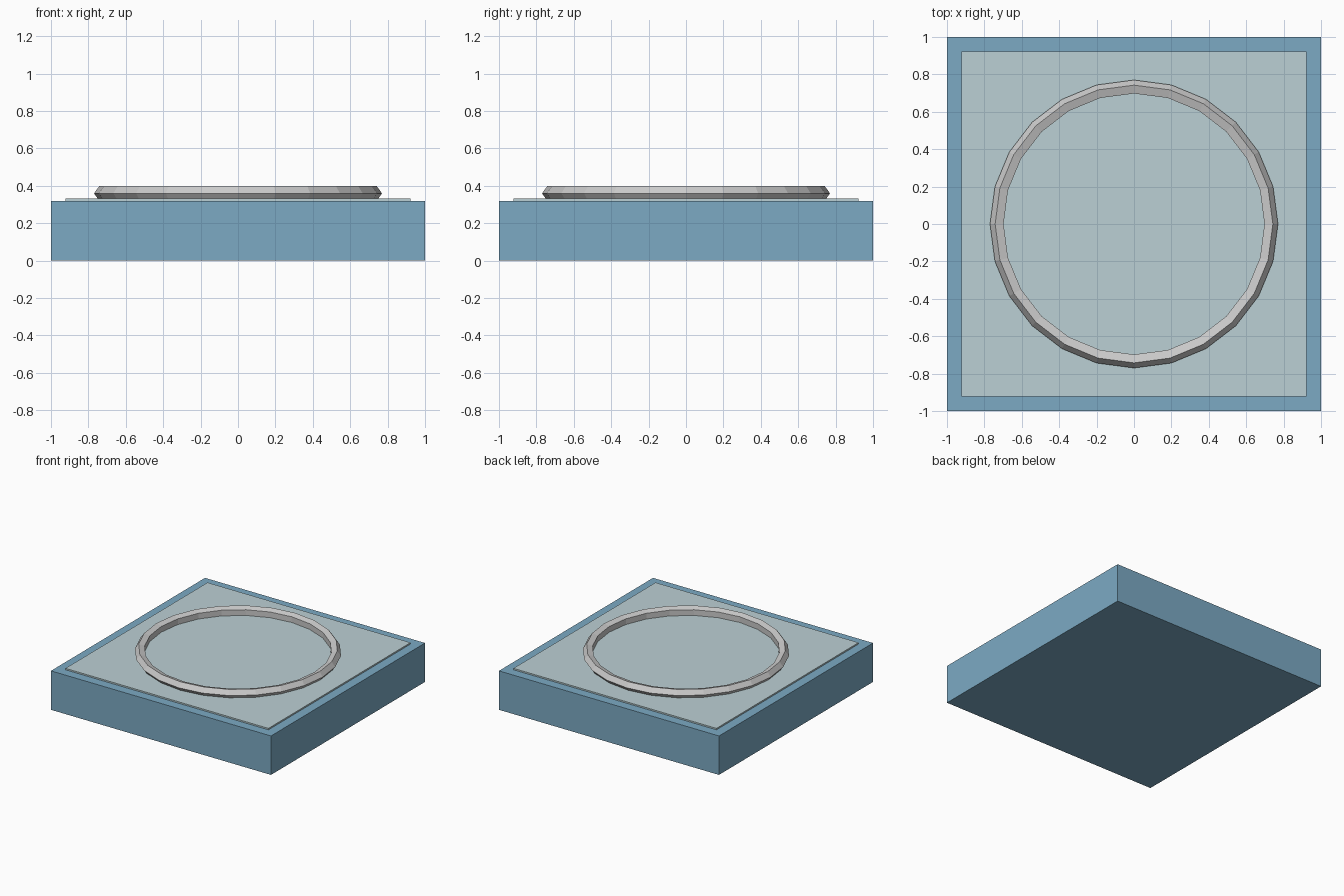
import bpy

if "Cube" in bpy.data.objects:
    bpy.data.objects.remove(bpy.data.objects["Cube"])


def material(name, color):
    mat = bpy.data.materials.new(name)
    mat.diffuse_color = color
    mat.use_nodes = True
    mat.node_tree.nodes["Principled BSDF"].inputs["Base Color"].default_value = mat.diffuse_color
    return mat


def box(name, width, z0, z1, mat):
    bpy.ops.mesh.primitive_cube_add(size=1, location=(0, 0, (z0 + z1) / 2))
    obj = bpy.context.object
    obj.name = name
    obj.scale = (width, width, z1 - z0)
    bpy.ops.object.transform_apply(location=False, rotation=False, scale=True)
    obj.data.materials.append(mat)
    return obj


# Translucent square base block
box("base_block", 2.0, 0.0, 0.32, material("base_blue", (0.2, 0.4, 0.55, 0.6)))

# Thin inset plate resting on the base
box("top_plate", 1.845, 0.31, 0.332, material("plate_pale", (0.5, 0.63, 0.66, 0.6)))

# Low-poly ring with a five-sided section
bpy.ops.mesh.primitive_torus_add(major_segments=24, minor_segments=5,
                                 major_radius=0.73, minor_radius=0.04,
                                 location=(0, 0, 0.36))
bpy.context.object.name = "ring"
bpy.ops.object.shade_flat()
